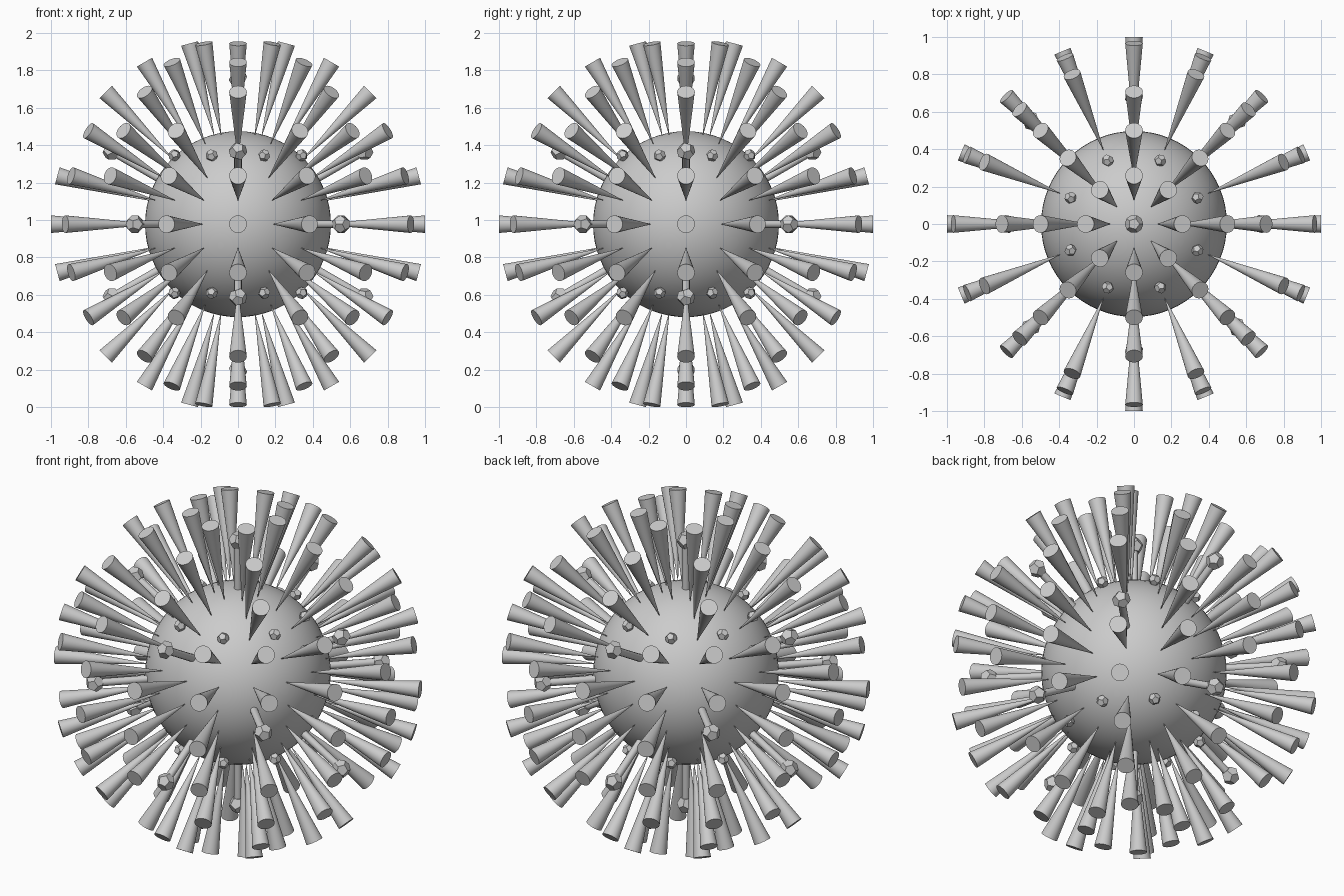
import bpy, bmesh
from math import radians, sin, cos
from mathutils import Matrix, Vector

cube = bpy.data.objects.get("Cube")
if cube:
    bpy.data.objects.remove(cube)

CENTRE = Vector((0, 0, 0.978))

grey = bpy.data.materials.new("light_grey")
grey.use_nodes = True
grey.diffuse_color = (0.6, 0.6, 0.6, 1)
grey.node_tree.nodes["Principled BSDF"].inputs["Base Color"].default_value = (0.6, 0.6, 0.6, 1)


def direction(lat, azimuth):
    a, b = radians(lat), radians(azimuth)
    return Vector((cos(a) * cos(b), cos(a) * sin(b), sin(a)))


def placed(d, distance):
    """Matrix whose z axis points outwards along d, at a distance from the centre."""
    turn = d.to_track_quat('Z', 'Y').to_matrix().to_4x4()
    return Matrix.Translation(CENTRE + d * distance) @ turn


def cone(bm, d, start, end, r_start, r_end, sides):
    bmesh.ops.create_cone(bm, cap_ends=True, segments=sides, radius1=r_start, radius2=r_end,
                          depth=end - start, matrix=placed(d, (start + end) / 2))


def dodecahedron(bm, d, distance, radius):
    """Twelve-sided knob, made as the hull of an icosahedron's face centres."""
    ico = bmesh.new()
    bmesh.ops.create_icosphere(ico, subdivisions=1, radius=1)
    points = [f.calc_center_median().normalized() * radius for f in ico.faces]
    ico.free()
    m = placed(d, distance)
    verts = [bm.verts.new(m @ p) for p in points]
    bmesh.ops.convex_hull(bm, input=verts)


def finish(name, bm, smooth, dissolve=False):
    if dissolve:
        bmesh.ops.dissolve_limit(bm, angle_limit=radians(2), verts=bm.verts, edges=bm.edges)
    bmesh.ops.recalc_face_normals(bm, faces=bm.faces)
    mesh = bpy.data.meshes.new(name)
    bm.to_mesh(mesh)
    bm.free()
    mesh.materials.append(grey)
    obj = bpy.data.objects.new(name, mesh)
    bpy.context.collection.objects.link(obj)
    if smooth:
        bpy.ops.object.select_all(action='DESELECT')
        obj.select_set(True)
        bpy.context.view_layer.objects.active = obj
        bpy.ops.object.shade_smooth_by_angle(angle=radians(40))


# Round body
bm = bmesh.new()
bmesh.ops.create_uvsphere(bm, u_segments=64, v_segments=32, radius=0.497,
                          matrix=Matrix.Translation(CENTRE))
finish("body", bm, True)

# Where everything sits: rings of latitude, mirrored above and below
fine = [i * 22.5 for i in range(16)]
axes = [i * 90 for i in range(4)]
diagonals = [45 + a for a in axes]
eighths = axes + diagonals
between = [a for a in fine if a not in eighths]

spike_spots = [(0, a) for a in fine if a not in diagonals]
knob_spots = [(0, a) for a in diagonals]
bud_spots = []
for side in (1, -1):
    spike_spots += [(15 * side, a) for a in fine]
    spike_spots += [(30 * side, a) for a in fine if a not in axes]
    for lat in (45, 60, 75):
        spike_spots += [(lat * side, a) for a in eighths]
    knob_spots += [(30 * side, a) for a in axes] + [(90 * side, 0)]
    bud_spots += [(45 * side, a) for a in between]

# Flared spikes, pointed at the body and wide at the outer end
bm = bmesh.new()
for spot in spike_spots:
    cone(bm, direction(*spot), 0.485, 1.0, 0.0005, 0.047, 32)
finish("spikes", bm, True)

# Long stems with faceted knobs
bm = bmesh.new()
for spot in knob_spots:
    cone(bm, direction(*spot), 0.45, 0.77, 0.021, 0.021, 12)
finish("knob_stems", bm, True)

bm = bmesh.new()
for spot in knob_spots:
    dodecahedron(bm, direction(*spot), 0.78, 0.05)
finish("knobs", bm, False, True)

# Small faceted buds close to the body
bm = bmesh.new()
for spot in bud_spots:
    dodecahedron(bm, direction(*spot), 0.52, 0.033)
finish("buds", bm, False, True)
